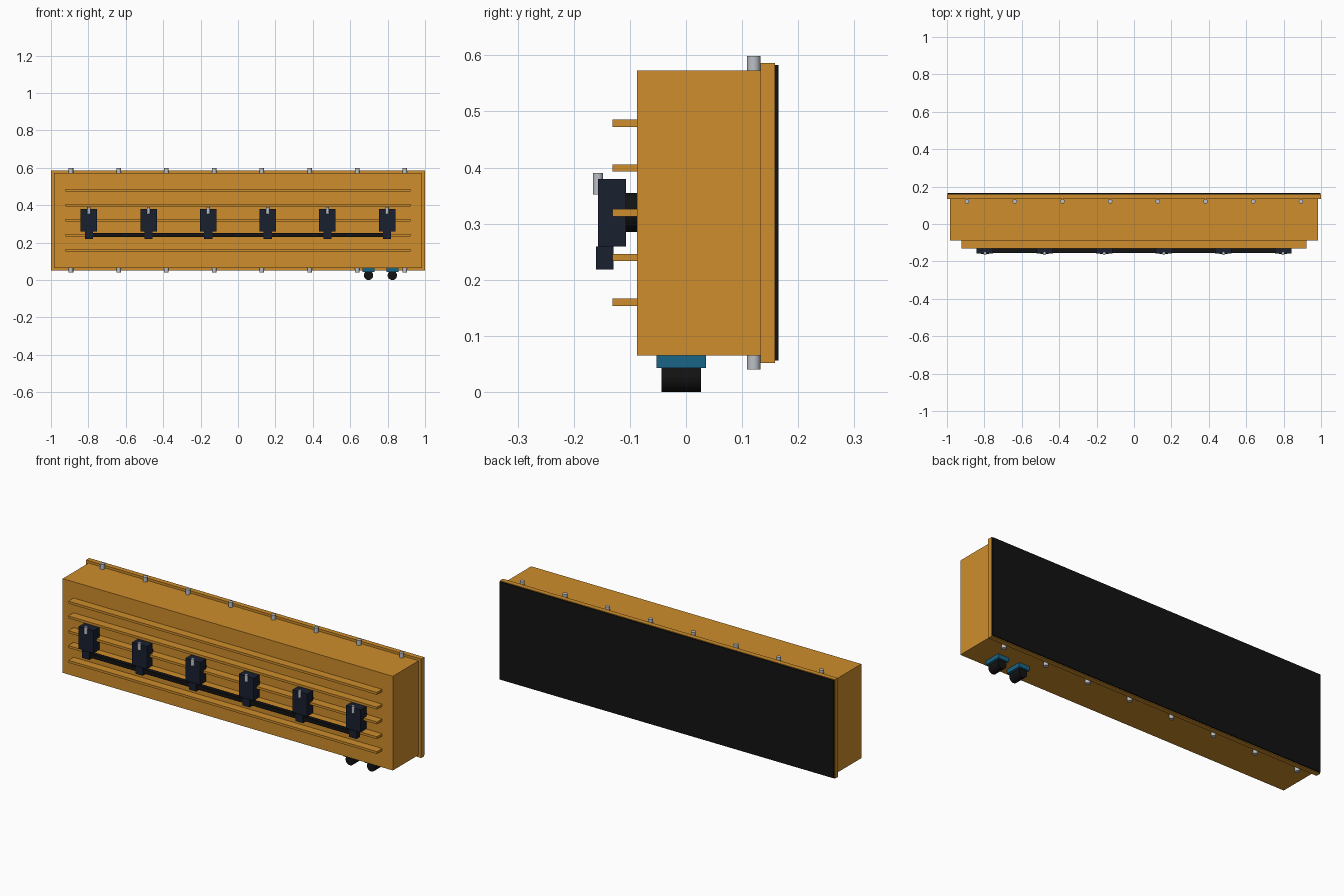
import bpy
from math import pi

if "Cube" in bpy.data.objects:
    bpy.data.objects.remove(bpy.data.objects["Cube"])


def material(name, rgb):
    m = bpy.data.materials.new(name)
    m.diffuse_color = (*rgb, 1)
    m.use_nodes = True
    m.node_tree.nodes["Principled BSDF"].inputs["Base Color"].default_value = m.diffuse_color
    return m


ORANGE = material("orange paint", (0.62, 0.27, 0.025))
NAVY = material("navy plastic", (0.01, 0.014, 0.03))
BLACK = material("black rubber", (0.006, 0.006, 0.006))
BLUE = material("blue metal", (0.01, 0.13, 0.24))
STEEL = material("steel", (0.5, 0.53, 0.57))


def box(name, x, y, z, mat):
    """Box from (min, max) pairs."""
    spans = (x, y, z)
    bpy.ops.mesh.primitive_cube_add(size=1, location=[(a + b) / 2 for a, b in spans])
    ob = bpy.context.object
    ob.name = name
    ob.scale = [b - a for a, b in spans]
    bpy.ops.object.transform_apply(location=False, rotation=False, scale=True)
    ob.data.materials.append(mat)
    return ob


def cylinder(name, loc, radius, depth, mat, along_y=False, sides=24):
    bpy.ops.mesh.primitive_cylinder_add(
        vertices=sides, radius=radius, depth=depth, location=loc,
        rotation=(pi / 2 if along_y else 0, 0, 0))
    ob = bpy.context.object
    ob.name = name
    bpy.ops.object.shade_smooth_by_angle()
    ob.data.materials.append(mat)
    return ob


# Cover shell, mounting flange and gasket
box("cover_body", (-0.985, 0.985), (-0.087, 0.134), (0.065, 0.573), ORANGE)
box("mounting_flange", (-1, 1), (0.133, 0.159), (0.052, 0.586), ORANGE)
box("gasket", (-0.997, 0.997), (0.158, 0.165), (0.056, 0.583), BLACK)

# Horizontal ribs on the front
for i in range(5):
    z = 0.16 + i * 0.0798
    box(f"rib_{i}", (-0.921, 0.921), (-0.131, -0.086), (z - 0.0065, z + 0.0065), ORANGE)

# Ignition coils with boss, connector and bolt
for i in range(6):
    x = -0.797 + i * 0.3188
    box(f"coil_{i}", (x - 0.044, x + 0.044), (-0.157, -0.107), (0.259, 0.38), NAVY)
    cylinder(f"coil_boss_{i}", (x, -0.097, 0.32), 0.035, 0.022, BLACK, along_y=True)
    box(f"coil_connector_{i}", (x - 0.022, x + 0.022), (-0.16, -0.129), (0.218, 0.2595), NAVY)
    cylinder(f"coil_bolt_{i}", (x, -0.157, 0.371), 0.009, 0.038, STEEL, sides=16)

# Wiring rail joining the connectors
box("wiring_rail", (-0.797, 0.797), (-0.155, -0.132), (0.229, 0.251), BLACK)

# Flange bolts along the top and bottom edges
for i in range(8):
    x = -0.893 + i * 0.2551
    for side, z in (("top", 0.585), ("bottom", 0.054)):
        cylinder(f"{side}_bolt_{i}", (x, 0.1205, z), 0.0122, 0.028, STEEL, sides=16)

# Hose fittings under the cover
for i, x in enumerate((0.698, 0.825)):
    box(f"fitting_plate_{i}", (x - 0.032, x + 0.032), (-0.053, 0.036), (0.043, 0.066), BLUE)
    cylinder(f"fitting_{i}", (x, -0.0085, 0.025), 0.025, 0.071, BLACK, along_y=True)
